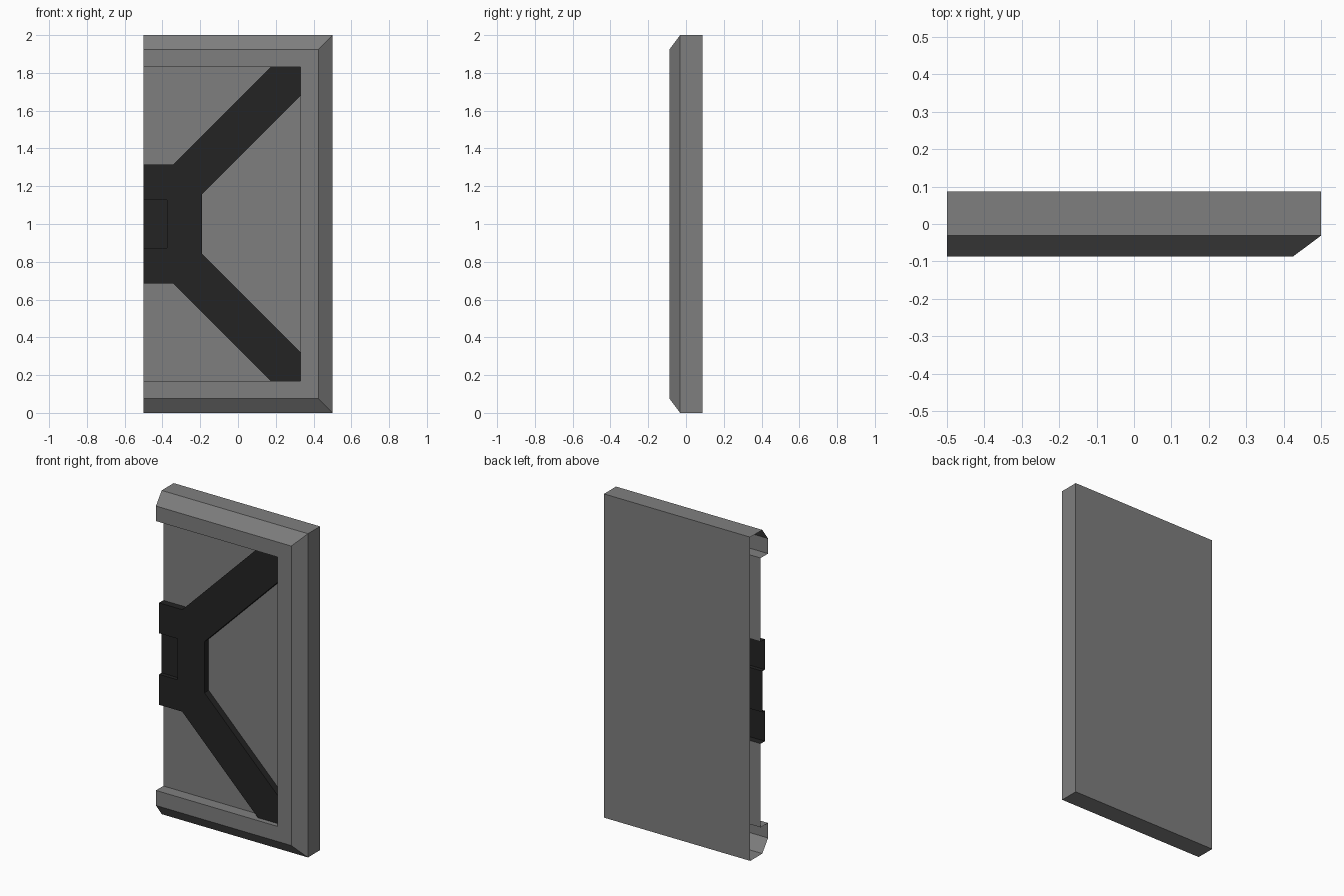
import bpy, bmesh

if "Cube" in bpy.data.objects:
    bpy.data.objects.remove(bpy.data.objects["Cube"])


def material(name, rgb):
    m = bpy.data.materials.new(name)
    m.diffuse_color = (*rgb, 1)
    m.use_nodes = True
    m.node_tree.nodes["Principled BSDF"].inputs["Base Color"].default_value = m.diffuse_color
    return m


GREY = material("mid grey", (0.212, 0.212, 0.212))
BLACK = material("near black", (0.0175, 0.0175, 0.0175))
MID = 1.0                      # height of the mirror line
BACK, SHOULDER, FRONT = 0.087, -0.031, -0.087
FLOOR, BRACE, PAD = -0.015, -0.056, -0.031


def mirrored(half):
    """Continue an upper-half outline with its reflection below the mid line."""
    return half + [(x, -z) for x, z in reversed(half)]


def face(bm, pts, y):
    return bm.faces.new([bm.verts.new((x, y, MID + z)) for x, z in pts])


def band(bm, a, ya, b, yb):
    """Open strip of quads between two matching paths."""
    for i in range(len(a) - 1):
        quad = [(a[i], ya), (a[i + 1], ya), (b[i + 1], yb), (b[i], yb)]
        bm.faces.new([bm.verts.new((p[0], y, MID + p[1])) for p, y in quad])


def finish(bm, name, mat, y_sign):
    """Weld, orient so the first face points along y_sign, and make the object."""
    bmesh.ops.remove_doubles(bm, verts=bm.verts, dist=0.0005)
    bmesh.ops.recalc_face_normals(bm, faces=bm.faces)
    bm.faces.ensure_lookup_table()
    if bm.faces[0].normal.y * y_sign < 0:
        bmesh.ops.reverse_faces(bm, faces=bm.faces)
    me = bpy.data.meshes.new(name)
    bm.to_mesh(me)
    bm.free()
    me.materials.append(mat)
    ob = bpy.data.objects.new(name, me)
    bpy.context.collection.objects.link(ob)


# brace outline, upper half, from the centre notch round to the inner crook
brace = [(-0.375, 0.127), (-0.5, 0.127), (-0.5, 0.315), (-0.342, 0.315),
         (0.175, 0.832), (0.33, 0.832), (0.33, 0.678), (-0.19, 0.158)]

# door frame: U-shaped rings from the back to the recess, left end left open
bm = bmesh.new()
rings = [(0.5, 1.0, BACK), (0.5, 1.0, SHOULDER), (0.425, 0.925, FRONT),
         (0.33, 0.832, FRONT), (0.33, 0.832, FLOOR)]
paths = [(mirrored([(-0.5, h), (x, h)]), y) for x, h, y in rings]
face(bm, *paths[0])
for (a, ya), (b, yb) in zip(paths, paths[1:]):
    band(bm, a, ya, b, yb)
finish(bm, "door_frame", GREY, 1)

# recessed panels around the brace
bm = bmesh.new()
for s in (1, -1):
    pts = [(-0.5, 0.832), brace[2], brace[3], brace[4]]
    face(bm, [(x, z * s) for x, z in pts][::s], FLOOR)
face(bm, mirrored(brace[6:]), FLOOR)
for f in bm.faces:
    f.normal_update()
    if f.normal.y > 0:
        f.normal_flip()
finish(bm, "recessed_panels", GREY, -1)
panels = bpy.data.objects["recessed_panels"].data
if any(p.normal.y > 0 for p in panels.polygons):
    bm = bmesh.new()
    bm.from_mesh(panels)
    bmesh.ops.reverse_faces(bm, faces=[f for f in bm.faces if f.normal.y > 0])
    bm.to_mesh(panels)
    bm.free()

# black forked brace with a sunken centre pad
bm = bmesh.new()
face(bm, mirrored(brace), BRACE)
rim = mirrored(brace[2:])
band(bm, rim, BRACE, rim, FLOOR)
notch = mirrored([brace[1], brace[0]])
band(bm, notch, BRACE, notch, PAD)
face(bm, notch, PAD)
finish(bm, "forked_brace", BLACK, -1)
